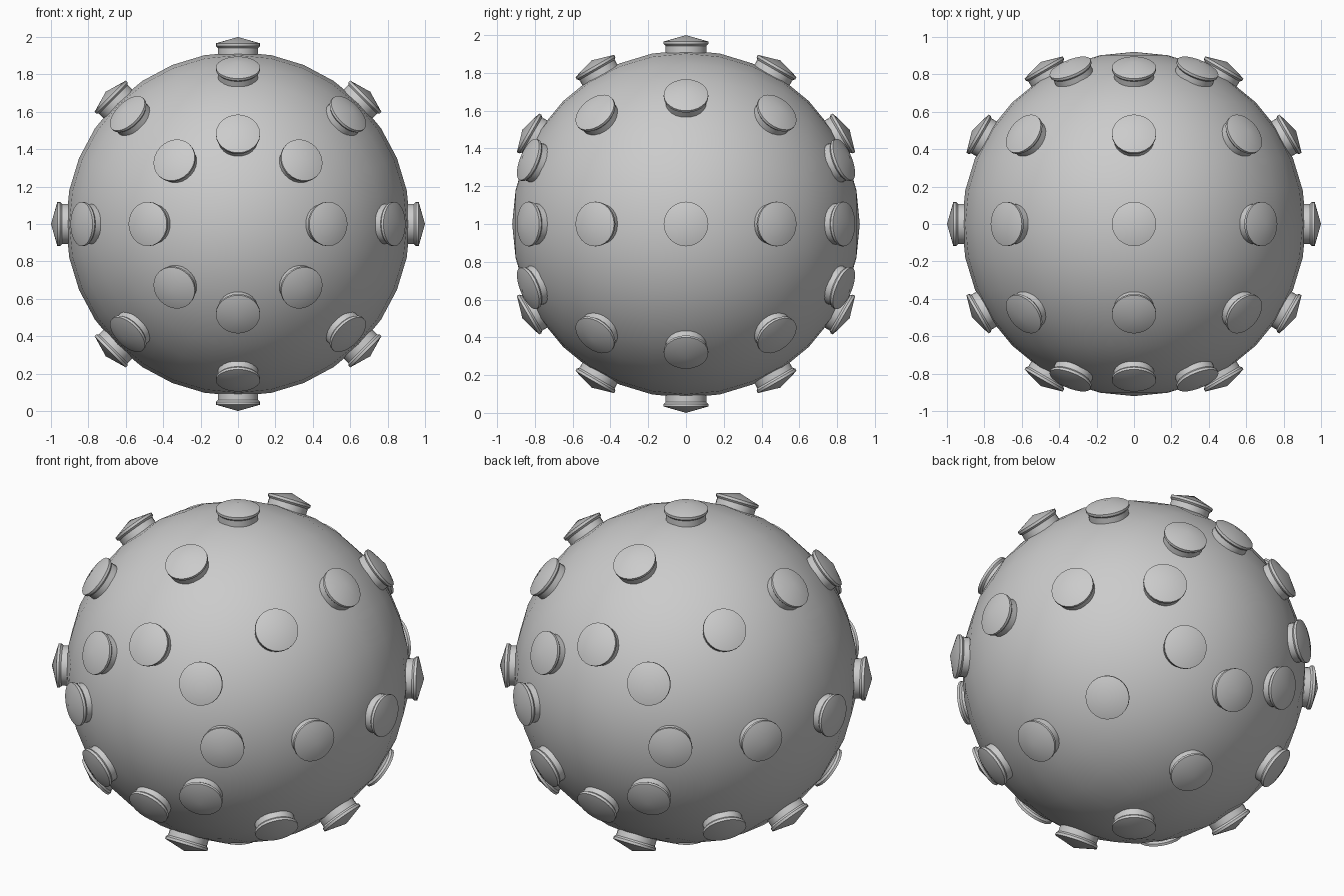
import bpy, bmesh
from math import sin, cos, radians, pi
from mathutils import Vector, Matrix

if "Cube" in bpy.data.objects:
    bpy.data.objects.remove(bpy.data.objects["Cube"])

CENTRE = Vector((0, 0, 1))


def finish(name, bm, angle):
    bmesh.ops.recalc_face_normals(bm, faces=bm.faces)
    mesh = bpy.data.meshes.new(name)
    bm.to_mesh(mesh)
    bm.free()
    obj = bpy.data.objects.new(name, mesh)
    bpy.context.collection.objects.link(obj)
    bpy.ops.object.select_all(action='DESELECT')
    obj.select_set(True)
    bpy.context.view_layer.objects.active = obj
    bpy.ops.object.shade_smooth_by_angle(angle=radians(angle))
    return obj


# Ball body: sphere with its poles along the front-back axis
bm = bmesh.new()
bmesh.ops.create_uvsphere(bm, u_segments=32, v_segments=16, radius=0.92)
bm.transform(Matrix.Translation(CENTRE) @ Matrix.Rotation(pi / 2, 4, 'X'))
finish("ball", bm, 40)

# Stud profile (radius, distance from ball centre): shank, flared rim, shallow point
PROFILE = [(0.0, 0.87), (0.108, 0.87), (0.108, 0.942), (0.118, 0.952),
           (0.118, 0.966), (0.0, 1.0)]
bm = bmesh.new()
verts = [bm.verts.new((r, 0, h)) for r, h in PROFILE]
edges = [bm.edges.new(pair) for pair in zip(verts, verts[1:])]
bmesh.ops.spin(bm, geom=verts + edges, cent=(0, 0, 0), axis=(0, 0, 1),
               angle=2 * pi, steps=24, use_merge=True)
bmesh.ops.remove_doubles(bm, verts=bm.verts, dist=1e-4)
stud = finish("stud", bm, 30)

# Five rings of eight studs around the front-back axis
first = True
for lat in (-60, -30, 0, 30, 60):
    for i in range(8):
        a = i * pi / 4
        la = radians(lat)
        d = Vector((cos(la) * sin(a), sin(la), cos(la) * cos(a)))
        obj = stud if first else stud.copy()
        if not first:
            bpy.context.collection.objects.link(obj)
        first = False
        obj.matrix_world = Matrix.Translation(CENTRE) @ \
            Vector((0, 0, 1)).rotation_difference(d).to_matrix().to_4x4()
